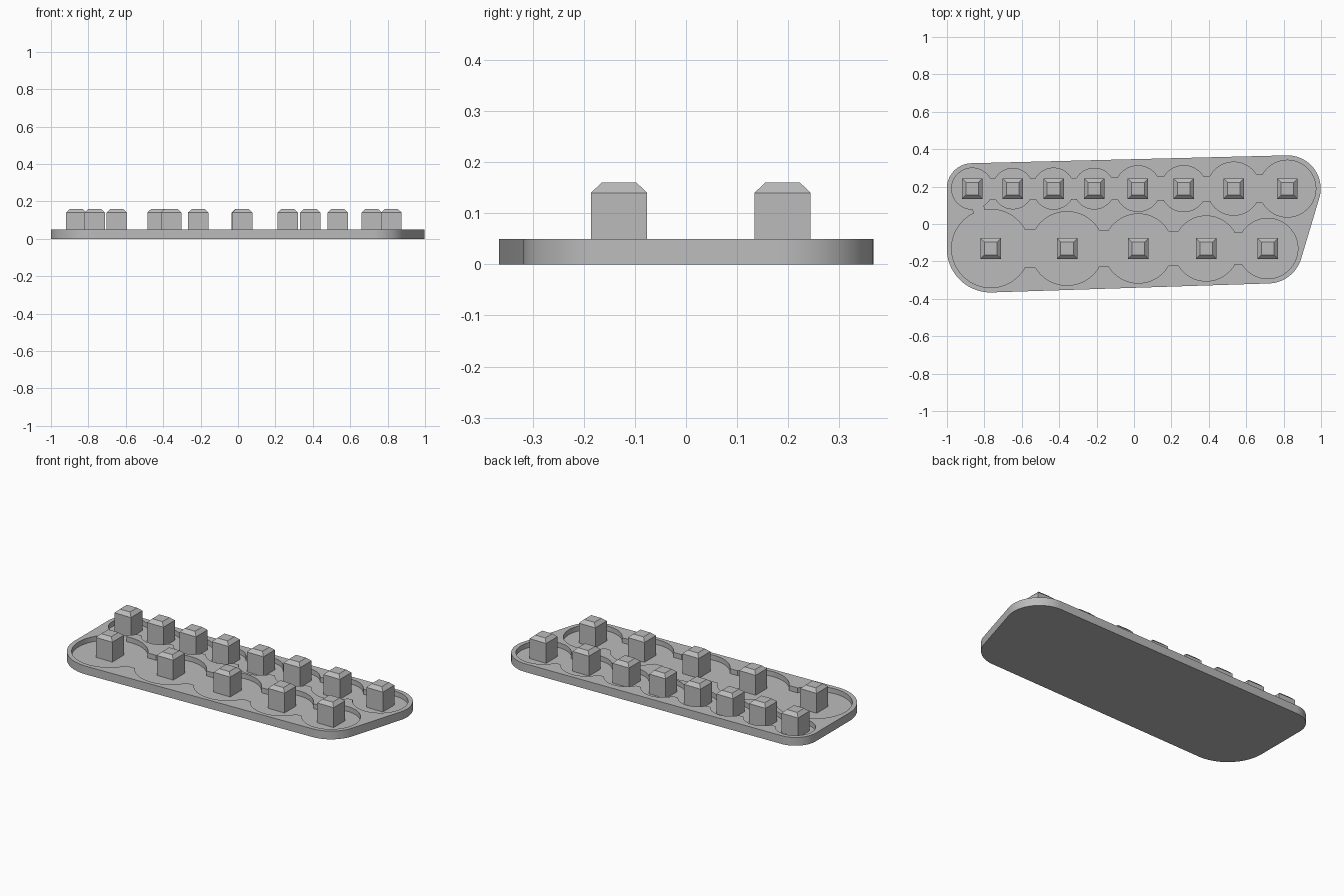
import bpy, bmesh
from math import sin, cos, asin, pi, atan2, hypot
from mathutils import Matrix, Vector

if "Cube" in bpy.data.objects:
    bpy.data.objects.remove(bpy.data.objects["Cube"], do_unlink=True)

TOP, FLOOR, RIM = 0.05, 0.02, 0.026
SHOULDER, PEG_TOP, HALF = 0.14, 0.16, 0.055

# Each row: y position, then (x, pocket radius) for every pocket
BACK_Y, FRONT_Y = 0.189, -0.131
BACK = [(-0.865, 0.11), (-0.648, 0.108), (-0.43, 0.11), (-0.213, 0.109),
        (0.021, 0.122), (0.266, 0.123), (0.533, 0.142), (0.82, 0.152)]
FRONT = [(-0.766, 0.209), (-0.358, 0.197), (0.023, 0.185), (0.386, 0.174), (0.715, 0.161)]

grey = bpy.data.materials.new("light grey")
grey.use_nodes = True
colour = (0.5, 0.5, 0.5, 1)
grey.diffuse_color = colour
grey.node_tree.nodes["Principled BSDF"].inputs["Base Color"].default_value = colour


def make_object(name, bm):
    bmesh.ops.recalc_face_normals(bm, faces=bm.faces)
    mesh = bpy.data.meshes.new(name)
    bm.to_mesh(mesh)
    bm.free()
    mesh.materials.append(grey)
    obj = bpy.data.objects.new(name, mesh)
    bpy.context.collection.objects.link(obj)
    return obj


def activate(obj):
    bpy.ops.object.select_all(action='DESELECT')
    obj.select_set(True)
    bpy.context.view_layer.objects.active = obj


def prism(name, outline, z0, z1):
    bm = bmesh.new()
    face = bm.faces.new([bm.verts.new((x, y, z0)) for x, y in outline])
    extruded = bmesh.ops.extrude_face_region(bm, geom=[face])
    verts = [v for v in extruded["geom"] if isinstance(v, bmesh.types.BMVert)]
    bmesh.ops.translate(bm, verts=verts, vec=(0, 0, z1 - z0))
    return make_object(name, bm)


def chain_outline(row, y, steps=40):
    """Row of round pockets joined by straight necks half as wide."""
    upper = []
    for i, (x, r) in enumerate(row):
        def neck_angle(j):
            return asin(0.25 * (r + row[j][1]) / r)
        start = pi - neck_angle(i - 1) if i else pi
        end = neck_angle(i + 1) if i < len(row) - 1 else 0
        for k in range(steps + 1):
            a = start + (end - start) * k / steps
            upper.append((x + r * cos(a), r * sin(a)))
    lower = [(x, -h) for x, h in reversed(upper[1:-1])]
    return [(x, y + h) for x, h in upper + lower]


# Tray body: hull around the four corner pockets, with a rim
bm = bmesh.new()
for row, y in ((BACK, BACK_Y), (FRONT, FRONT_Y)):
    for x, r in (row[0], row[-1]):
        for k in range(96):
            a = 2 * pi * k / 96
            for z in (0, TOP):
                bm.verts.new((x + (r + RIM) * cos(a), y + (r + RIM) * sin(a), z))
hull = bmesh.ops.convex_hull(bm, input=bm.verts)
loose = [v for v in bm.verts if not v.link_faces]
bmesh.ops.delete(bm, geom=loose, context='VERTS')
bmesh.ops.dissolve_limit(bm, angle_limit=0.005, verts=bm.verts, edges=bm.edges)
tray = make_object("tray", bm)

# Pocket cutters: two chains and a narrow slot linking them on the right end
cutters = [prism("back_pocket_cutter", chain_outline(BACK, BACK_Y), FLOOR, TOP + 0.05),
           prism("front_pocket_cutter", chain_outline(FRONT, FRONT_Y), FLOOR, TOP + 0.05)]
dx, dy = BACK[0][0] - FRONT[0][0], BACK_Y - FRONT_Y
turn = Matrix.Rotation(atan2(dy, dx), 2)
mid = FRONT[0][1] / hypot(dx, dy)
centre = Vector((FRONT[0][0] + dx * mid, FRONT_Y + dy * mid))
slot = [centre + turn @ Vector(p) for p in
        ((-0.03, -0.03), (0.045, -0.03), (0.045, 0.03), (-0.03, 0.03))]
cutters.append(prism("link_slot_cutter", slot, FLOOR, TOP + 0.05))

activate(tray)
for cutter in cutters:
    cutter.hide_render = True
    mod = tray.modifiers.new("pocket", 'BOOLEAN')
    mod.operation = 'DIFFERENCE'
    mod.solver = 'EXACT'
    mod.object = cutter
    bpy.ops.object.modifier_apply(modifier=mod.name)
for cutter in cutters:
    bpy.data.objects.remove(cutter, do_unlink=True)
bpy.ops.object.shade_smooth_by_angle()


# Square pegs with chamfered tops
def peg(name, x, y):
    bm = bmesh.new()
    bmesh.ops.create_cube(bm, size=1)
    base = FLOOR - 0.005
    for v in bm.verts:
        v.co = (x + v.co.x * 2 * HALF, y + v.co.y * 2 * HALF,
                SHOULDER if v.co.z > 0 else base)
    top = max(bm.faces, key=lambda f: f.calc_center_median().z)
    bmesh.ops.inset_region(bm, faces=[top], thickness=0.021, use_even_offset=True)
    for v in top.verts:
        v.co.z = PEG_TOP
    make_object(name, bm)


for label, row, y in (("back", BACK, BACK_Y), ("front", FRONT, FRONT_Y)):
    for i, (x, r) in enumerate(row):
        peg(f"{label}_peg_{i + 1}", x, y)
